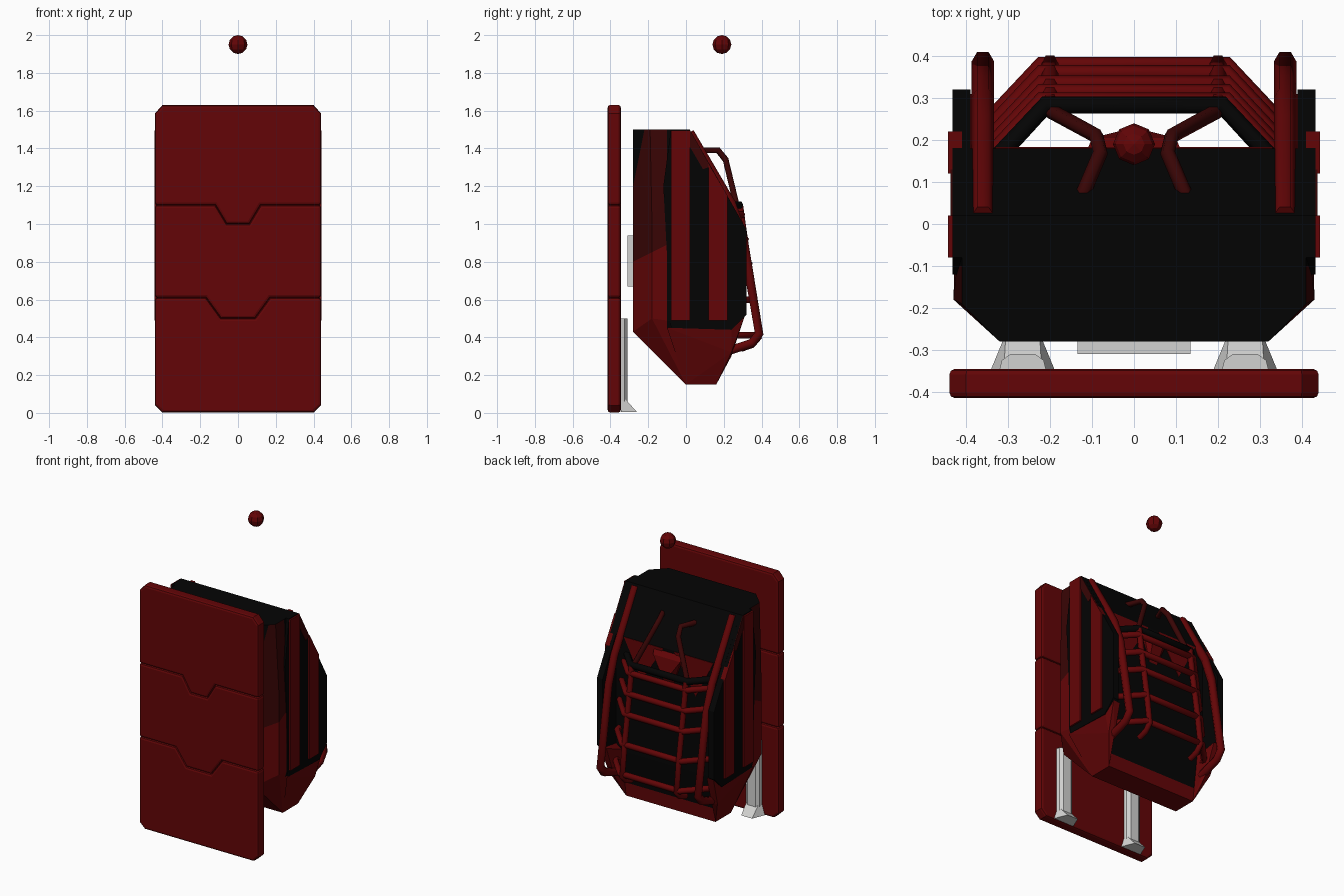
import bpy, bmesh, math
from mathutils import Vector

if "Cube" in bpy.data.objects:
    bpy.data.objects.remove(bpy.data.objects["Cube"])


def material(name, rgb):
    m = bpy.data.materials.new(name)
    m.diffuse_color = (*rgb, 1)
    m.use_nodes = True
    m.node_tree.nodes["Principled BSDF"].inputs["Base Color"].default_value = m.diffuse_color
    return m


RED = material("deep red", (0.125, 0.0015, 0.002))
DARK = material("dark red", (0.04, 0.0015, 0.0015))
BLACK = material("black", (0.0012, 0.0012, 0.0012))
GREY = material("light grey", (0.65, 0.65, 0.64))


def finish(name, bm, mats):
    bmesh.ops.recalc_face_normals(bm, faces=bm.faces)
    me = bpy.data.meshes.new(name)
    bm.to_mesh(me)
    bm.free()
    for m in mats:
        me.materials.append(m)
    ob = bpy.data.objects.new(name, me)
    bpy.context.collection.objects.link(ob)
    return ob


def prism(name, pts, axis, a, b, mat, bevel=0):
    """Extrude a 2D outline along x (points y,z) or y (points x,z)."""
    bm = bmesh.new()
    place = (lambda p, d: (d, p[0], p[1])) if axis == "x" else (lambda p, d: (p[0], d, p[1]))
    face = bm.faces.new([bm.verts.new(place(p, a)) for p in pts])
    out = bmesh.ops.extrude_face_region(bm, geom=[face])
    move = Vector((b - a, 0, 0)) if axis == "x" else Vector((0, b - a, 0))
    bmesh.ops.translate(bm, verts=[v for v in out["geom"] if isinstance(v, bmesh.types.BMVert)], vec=move)
    ob = finish(name, bm, [mat])
    if bevel:
        mod = ob.modifiers.new("edge", "BEVEL")
        mod.width = bevel
        mod.segments = 2
        mod.limit_method = "ANGLE"
        mod.angle_limit = math.radians(60)
    return ob


def hull(name, pts, mats, mirror=False):
    bm = bmesh.new()
    for x, y, z in pts:
        bm.verts.new((x, y, z))
        if mirror:
            bm.verts.new((-x, y, z))
    res = bmesh.ops.convex_hull(bm, input=bm.verts)
    bmesh.ops.delete(bm, geom=list({v for v in res["geom_interior"] if isinstance(v, bmesh.types.BMVert)}), context="VERTS")
    bmesh.ops.dissolve_limit(bm, angle_limit=0.02, verts=bm.verts, edges=bm.edges)
    return finish(name, bm, mats)


def tube(name, pts, r, mat):
    cu = bpy.data.curves.new(name, "CURVE")
    cu.dimensions = "3D"
    cu.bevel_depth = r
    cu.bevel_resolution = 1
    cu.use_fill_caps = True
    sp = cu.splines.new("POLY")
    sp.points.add(len(pts) - 1)
    for p, co in zip(sp.points, pts):
        p.co = (*co, 1)
    cu.materials.append(mat)
    ob = bpy.data.objects.new(name, cu)
    bpy.context.collection.objects.link(ob)
    bpy.ops.object.select_all(action="DESELECT")
    ob.select_set(True)
    bpy.context.view_layer.objects.active = ob
    bpy.ops.object.convert(target="MESH")
    return bpy.context.object


# Front shield: three interlocking panels
notch_low = [(-.17, .61), (-.09, .5), (.09, .5), (.17, .61)]
notch_high = [(-.12, 1.1), (-.06, 1.0), (.06, 1.0), (.12, 1.1)]
low = [(-.44, .04), (-.4, .002), (.4, .002), (.44, .04), (.44, .61)] + notch_low[::-1] + [(-.44, .61)]
mid = [(-.44, .61)] + notch_low + [(.44, .61), (.44, 1.1)] + notch_high[::-1] + [(-.44, 1.1)]
top = [(-.44, 1.1)] + notch_high + [(.44, 1.1), (.44, 1.585), (.4, 1.63), (-.4, 1.63), (-.44, 1.585)]
for label, outline in (("lower", low), ("middle", mid), ("upper", top)):
    prism(label + "_shield_panel", outline, "y", -.415, -.345, RED, .014)

# Main body: faceted casing
body = hull("body", [(.32, -.28, 1.5), (.41, -.19, 1.5), (.41, .02, 1.5),
                     (.41, .18, 1.22), (.42, .18, .45), (.43, -.18, .5), (.43, -.18, 1.0),
                     (.32, -.28, .43), (.33, 0, .15), (.33, .16, .15)], [BLACK, RED, DARK], True)
bm = bmesh.new()
bm.from_mesh(body.data)
for co, no in (((0, 0, .24), (0, 0, 1)), ((0, 0, .45), (0, 0, 1)), ((0, -.28, .8), (0, -.5, 1)),
               ((0, -.1, 0), (0, 1, 0)), ((0, -.28, 1.2), (0, -5, 1))):
    bmesh.ops.bisect_plane(bm, geom=bm.verts[:] + bm.edges[:] + bm.faces[:], plane_co=co, plane_no=no)
bm.normal_update()
for f in bm.faces:
    c, n = f.calc_center_median(), f.normal
    f.material_index = 0
    if n.z > .5:
        continue
    if n.y > .7:
        f.material_index = 1 if c.z < .24 else 0
    elif c.z < .45:
        f.material_index = 1
    elif c.y < -.1:
        if c.z < .8 + .5 * (c.y + .28):
            f.material_index = 1
        elif c.z < 1.2 + 5 * (c.y + .28):
            f.material_index = 2
bm.to_mesh(body.data)
bm.free()

# Red patches on the upper back face, with a small centre wedge
for s in (-1, 1):
    prism("back_patch", [(s * .04, 1.215), (s * .33, 1.215), (s * .2, .96)], "y", .177, .183, RED)
hull("centre_wedge", [(.11, .18, 1.2), (.1, .205, 1.17), (.04, .22, 1.08), (.03, .18, .98)], [RED], True)

cheek = [(-.12, 1.2), (-.08, 1.5), (.02, 1.5), (.23, 1.13), (.32, .97), (.32, .52), (.24, .44), (-.08, .45)]
for s in (-1, 1):
    # Black side plates with red stripes
    prism("side_plate", cheek, "x", s * .39, s * .432, BLACK)
    prism("front_stripe", [(-.08, .49), (.02, .49), (.02, 1.495), (-.08, 1.495)], "x", s * .41, s * .443, RED)
    prism("rear_stripe", [(.12, .49), (.22, .49), (.22, 1.15), (.12, 1.32)], "x", s * .41, s * .443, RED)
    prism("slope_trim", [(.02, 1.5), (.13, 1.305), (.09, 1.29), (.02, 1.41)], "x", s * .43, s * .437, DARK)
    # Red lower corner guards
    hull("lower_guard", [(s * x, y, z) for x, y, z in (
        (.43, -.1, .45), (.43, .24, .45), (.42, .31, .51), (.37, .31, .51),
        (.36, .24, .3), (.4, .24, .32), (.33, .16, .15), (.33, 0, .15), (.34, .15, .45))], [RED])
    # Side rails of the rear cage
    tube("side_rail", [(s * .36, y, z) for y, z in (
        (.02, 1.485), (.24, 1.11), (.3, .94), (.33, .76), (.387, .42), (.35, .37), (.2, .32))], .027, RED)
    # Upright cage bars
    tube("upright_bar", [(s * .2, y, z) for y, z in (
        (.285, 1.1), (.31, .92), (.36, .6), (.385, .4), (.35, .36), (.29, .34))], .02, RED)
    # Upper support arms
    tube("support_arm", [(s * .135, .04, 1.39), (s * .08, .17, 1.39), (s * .09, .21, 1.34),
                         (s * .2, .27, 1.09)], .018, DARK)
    # Shield legs with flared feet
    hull("leg", [(s * (.265 + dx), y, z) for d, y in ((.055, -.345), (.05, -.325), (.03, -.31))
                 for dx in (-d, d) for z in (.02, .5)], [GREY])
    hull("foot", [(s * (.265 + dx), y, z) for d, y, z in (
        (.075, -.345, .005), (.04, -.26, .005), (.045, -.345, .1), (.04, -.31, .06))
        for dx in (-d, d)], [GREY])

# Horizontal cage bars
for y, z in ((.295, 1.05), (.315, .92), (.335, .79), (.36, .6), (.38, .41)):
    tube("cross_bar", [(-.375, y - .24, z), (-.36, y - .15, z), (-.22, y, z), (.22, y, z),
                       (.36, y - .15, z), (.375, y - .24, z)], .02, RED)
tube("cage_brace", [(-.38, .1, 1.1), (-.21, .283, 1.1), (.21, .283, 1.1), (.38, .1, 1.1)], .022, BLACK)

# Mounting block between body and shield
prism("mount_block", [(-.135, .67), (.135, .67), (.135, .94), (-.135, .94)], "y", -.31, -.275, GREY)

# Floating ball
bpy.ops.mesh.primitive_uv_sphere_add(segments=8, ring_count=6, radius=.05, location=(0, .19, 1.95))
ball = bpy.context.object
ball.name = "floating_ball"
ball.data.materials.append(RED)
